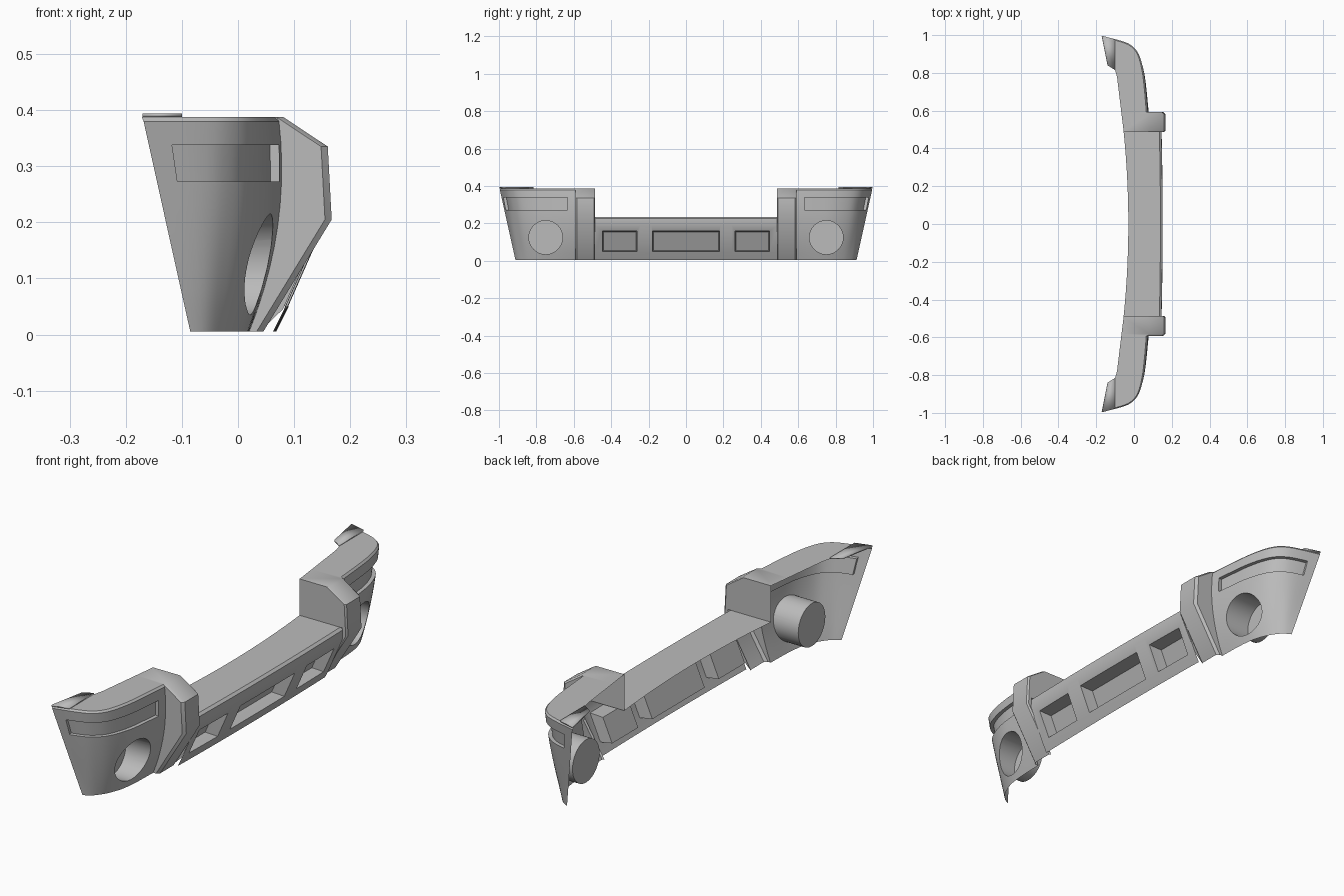
import bpy, bmesh, math
from mathutils import Vector

cube = bpy.data.objects.get("Cube")
if cube:
    bpy.data.objects.remove(cube)

grey = bpy.data.materials.new("bumper_grey")
grey.use_nodes = True
grey.diffuse_color = (0.5, 0.5, 0.5, 1)
grey.node_tree.nodes["Principled BSDF"].inputs["Base Color"].default_value = (0.5, 0.5, 0.5, 1)

TOP, BASE, BAR_TOP = 0.388, 0.005, 0.235


def finish(name, bm):
    mesh = bpy.data.meshes.new(name)
    bm.to_mesh(mesh)
    bm.free()
    mesh.materials.append(grey)
    obj = bpy.data.objects.new(name, mesh)
    bpy.context.collection.objects.link(obj)
    return obj


def loft(name, rings, skin=None, solid=True):
    """Join rings of points; on a solid, faces past the skin points get index 1."""
    bm = bmesh.new()
    rows = [[bm.verts.new(p) for p in ring] for ring in rings]
    n = len(rows[0])
    for a, b in zip(rows, rows[1:]):
        for j in range(n if solid else n - 1):
            k = (j + 1) % n
            face = bm.faces.new((a[j], a[k], b[k], b[j]))
            face.material_index = int(skin is not None and j >= skin - 1)
    if solid:
        for row in (rows[0], rows[-1]):
            bm.faces.new(row).material_index = int(skin is not None)
    bmesh.ops.recalc_face_normals(bm, faces=bm.faces)
    return finish(name, bm)


def panel(name, points):
    bm = bmesh.new()
    bm.faces.new([bm.verts.new(p) for p in points])
    return finish(name, bm)


def carve(obj, cutters):
    """Cut the pockets, then open up the back of the shell."""
    obj.data.materials.append(grey)
    for cutter in cutters:
        cutter.hide_render = True
        mod = obj.modifiers.new("pocket", 'BOOLEAN')
        mod.operation, mod.solver, mod.object = 'DIFFERENCE', 'EXACT', cutter
    bpy.context.view_layer.update()
    mesh = bpy.data.meshes.new_from_object(obj.evaluated_get(bpy.context.evaluated_depsgraph_get()))
    obj.modifiers.clear()
    bm = bmesh.new()
    bm.from_mesh(mesh)
    bmesh.ops.delete(bm, geom=[f for f in bm.faces if f.material_index == 1], context='FACES')
    bm.to_mesh(mesh)
    bm.free()
    mesh.materials.clear()
    mesh.materials.append(grey)
    obj.data = mesh
    for cutter in cutters:
        bpy.data.objects.remove(cutter)


def shade(obj, mirrored=True):
    bpy.ops.object.select_all(action='DESELECT')
    obj.select_set(True)
    bpy.context.view_layer.objects.active = obj
    bpy.ops.object.shade_smooth_by_angle(angle=math.radians(35))
    if mirrored:
        mod = obj.modifiers.new("mirror", 'MIRROR')
        mod.use_axis = (False, True, False)
        mod.use_mirror_merge = False


# Corner wing: plan curves (x, y) at the base, waist and top
LEVELS = (BASE, 0.23, TOP)
PLANS = (
    ((.02, .59), (.017, .7), (.007, .78), (-.015, .84), (-.037, .875), (-.058, .897), (-.085, .912)),
    ((.075, .59), (.065, .7), (.052, .79), (.02, .875), (-.02, .92), (-.065, .945), (-.135, .962)),
    ((.072, .59), (.063, .7), (.05, .81), (.025, .9), (-.015, .948), (-.075, .973), (-.17, .997)),
)


def along(plan, u):
    i = min(int(u), len(plan) - 2)
    t = u - i
    p = [Vector(plan[max(0, min(len(plan) - 1, i + k))]) for k in (-1, 0, 1, 2)]
    m0, m1 = (p[2] - p[0]) / 2, (p[3] - p[1]) / 2
    s = t * t * (3 - 2 * t)
    return p[1] * (1 - s) + p[2] * s + m0 * t * (1 - t) ** 2 - m1 * t * t * (1 - t)


def surface(u, z, out=0.0):
    def at(v):
        total = Vector((0, 0))
        for i, zi in enumerate(LEVELS):
            w = 1.0
            for j, zj in enumerate(LEVELS):
                if i != j:
                    w *= (z - zj) / (zi - zj)
            total += along(PLANS[i], v) * w
        return total
    p = at(u)
    t = (at(min(u + .02, 6)) - at(max(u - .02, 0))).normalized()
    return Vector((p.x + t.y * out, p.y - t.x * out, z))


steps = [i / 4 for i in range(25)]
heights = [BASE + (TOP - .008 - BASE) * i / 10 for i in range(11)]
rings = []
for u in steps:
    ring = [surface(u, z) for z in heights] + [surface(u, TOP, -.007)]
    ring += [Vector((-.35, ring[-1].y, TOP)), Vector((-.35, ring[0].y, BASE))]
    rings.append(ring)
wing = loft("corner_wing", rings, skin=len(heights) + 1)

# Wraparound lamp slot and round fog lamp pocket
slot = loft("slot_cutter", [[surface(u, .273, -.016), surface(u, .273, .04),
                             surface(u, .338, .04), surface(u, .338, -.016)]
                            for u in [.45 + i * .21 for i in range(25)]])
circle = [(.75 + .09 * math.cos(a), .125 + .09 * math.sin(a))
          for a in [math.tau * i / 48 for i in range(48)]]
fog = loft("fog_cutter", [[(x, y, z) for y, z in circle] for x in (-.06, .3)])
carve(wing, [slot, fog])
shade(wing)

# Flat top of the wing, with a raised tab at the tip
rim = [surface(u, TOP, -.007) for u in steps]
inner = [(-.17, .99), (-.14, .84), (-.1, .815), (-.09, .78), (-.067, .59)]
shade(panel("wing_top", rim + [(x, y, TOP) for x, y in inner]))
tab = panel("tip_tab", [(x, y, .394) for x, y in
                        ((-.17, .997), (-.14, .84), (-.1, .815), (-.1, .978))])
tab.modifiers.new("thickness", 'SOLIDIFY').thickness = .006
shade(tab)

# Angular upright between wing and centre bar
FRONT = ((.08, TOP), (.16, .335), (.167, .205), (.045, BASE))


def upright_ring(y, back, inset):
    return [(back, y, TOP)] + [(x - inset, y, z) for x, z in FRONT]


uprights = [upright_ring(.487, -.055, .007), upright_ring(.493, -.055, 0),
            upright_ring(.582, -.066, 0), upright_ring(.592, -.067, .012)]
shade(loft("upright", uprights, solid=False))
shade(panel("upright_inner_side", uprights[0] +
            [(.08, .487, .045), (.145, .487, .19), (.145, .487, BAR_TOP), (-.055, .487, BAR_TOP)]))
shade(panel("upright_outer_side", uprights[-1][1:] +
            [surface(0, z) + Vector((0, .002, 0)) for z in heights]))

# Centre bar with three tapered pockets
rings = []
for i in range(17):
    y = -.49 + .98 * i / 16
    bend = (y / .49) ** 2
    front = ((.14, BAR_TOP), (.151, .226), (.152, .19), (.088, .045), (.068, BASE))
    ring = [(-.03 - .025 * bend, y, BAR_TOP)] + [(x - .006 * bend, y, z) for x, z in front]
    rings.append(ring + [(-.35, y, BASE), (-.35, y, BAR_TOP)])
bar = loft("centre_bar", rings, skin=6)


def pocket(y0, y1):
    def rect(depth, grow):
        return [(.085 + .44 * (z - .045) + depth, y, z)
                for y, z in ((y0 - grow, .05 - grow), (y1 + grow, .05 - grow),
                             (y1 + grow, .16 + grow), (y0 - grow, .16 + grow))]
    return loft("pocket_cutter", [rect(-.055, -.006), rect(0, 0), rect(.1, .006)])


carve(bar, [pocket(-.18, .18), pocket(.262, .447), pocket(-.447, -.262)])
shade(bar, mirrored=False)
